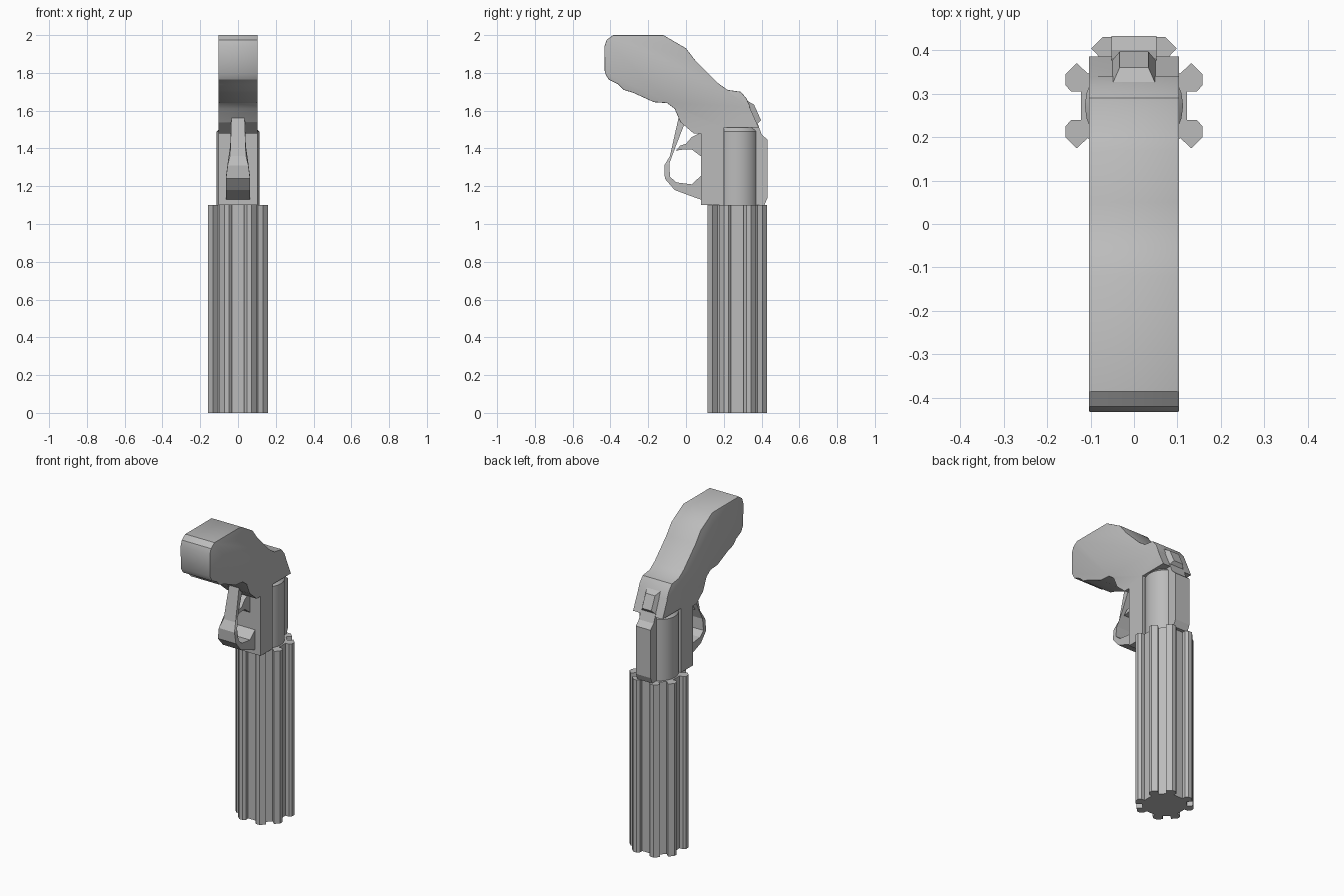
import bpy, bmesh, math
from mathutils import Vector

cube = bpy.data.objects.get("Cube")
if cube:
    bpy.data.objects.remove(cube, do_unlink=True)

GREY = (0.5, 0.5, 0.5, 1.0)
metal = bpy.data.materials.new("plain_grey")
metal.use_nodes = True
metal.diffuse_color = GREY
metal.node_tree.nodes["Principled BSDF"].inputs["Base Color"].default_value = GREY


def finish(name, bm, smooth=25):
    bmesh.ops.recalc_face_normals(bm, faces=bm.faces)
    mesh = bpy.data.meshes.new(name)
    bm.to_mesh(mesh)
    bm.free()
    mesh.materials.append(metal)
    obj = bpy.data.objects.new(name, mesh)
    bpy.context.collection.objects.link(obj)
    if smooth:
        bpy.ops.object.select_all(action="DESELECT")
        obj.select_set(True)
        bpy.context.view_layer.objects.active = obj
        bpy.ops.object.shade_smooth_by_angle(angle=math.radians(smooth))
    return obj


def prism(points, offset):
    """Extrude a closed 3D outline by an offset; returns the bmesh."""
    bm = bmesh.new()
    face = bm.faces.new([bm.verts.new(p) for p in points])
    new = bmesh.ops.extrude_face_region(bm, geom=[face], use_keep_orig=True)["geom"]
    bmesh.ops.translate(bm, vec=offset, verts=[v for v in new if isinstance(v, bmesh.types.BMVert)])
    return bm


def side_plate(name, profile, half, round_edges=0, low=0.0, smooth=0):
    """Side profile (y, z) given a width, with optional rounded rims above a height."""
    bm = prism([(-half, y, z) for y, z in profile], (2 * half, 0, 0))
    if round_edges:
        rims = [e for e in bm.edges
                if abs(e.verts[0].co.x - e.verts[1].co.x) < 0.001
                and min(v.co.z for v in e.verts) > low]
        bmesh.ops.bevel(bm, geom=rims, offset=round_edges, segments=2, profile=0.5,
                        affect="EDGES", clamp_overlap=True)
    return finish(name, bm, smooth)


AXIS_Y = 0.272

# Fluted barrel cluster: one eighth mirrored, then turned four times
eighth = [(0.122, 0.033), (0.145, 0.033), (0.158, 0.048),
          (0.158, 0.072), (0.132, 0.098), (0.106, 0.074)]
quarter = eighth + [(y, x) for x, y in reversed(eighth)]
section = []
for k in range(4):
    c, s = [(1, 0), (0, 1), (-1, 0), (0, -1)][k]
    section += [(c * x - s * y, AXIS_Y + s * x + c * y, 0) for x, y in quarter]
finish("barrel_cluster", prism(section, (0, 0, 1.1)), 0)

# Cylinder drum with a chamfered top
bm = bmesh.new()
bmesh.ops.create_cone(bm, cap_ends=True, segments=24, radius1=0.113, radius2=0.113, depth=0.41)
bmesh.ops.translate(bm, vec=(0, AXIS_Y, 1.305), verts=bm.verts)
top = [e for e in bm.edges if all(v.co.z > 1.5 for v in e.verts)]
bmesh.ops.bevel(bm, geom=top, offset=0.02, segments=1, affect="EDGES")
finish("drum", bm, 30)

# Grip and upper frame
grip = [(-0.432, 1.94), (-0.42, 1.975), (-0.385, 2.0), (-0.12, 2.0), (0.0, 1.93),
        (0.05, 1.865), (0.17, 1.745), (0.22, 1.71), (0.29, 1.70), (0.32, 1.665),
        (0.34, 1.62), (0.385, 1.51), (0.2, 1.51), (0.08, 1.48), (0.04, 1.48),
        (-0.03, 1.54), (-0.06, 1.61), (-0.1, 1.64), (-0.17, 1.645), (-0.28, 1.695),
        (-0.33, 1.71), (-0.36, 1.74), (-0.41, 1.765), (-0.43, 1.8)]
side_plate("grip", grip, 0.104, 0.028, 1.515, 30)

# Front frame plate ahead of the drum
side_plate("frame_plate", [(0.08, 1.1), (0.2, 1.1), (0.2, 1.52), (0.08, 1.5)], 0.104)

# Strap behind the drum
side_plate("back_strap", [(0.36, 1.1), (0.415, 1.1), (0.432, 1.14), (0.432, 1.445),
                          (0.40, 1.475), (0.38, 1.53), (0.34, 1.53)], 0.052)

# Hammer block on the back of the frame, narrowed toward its outer face
bm = prism([(-0.055, y, z) for y, z in
            [(0.31, 1.66), (0.36, 1.632), (0.397, 1.55), (0.37, 1.52)]], (0.11, 0, 0))
for v in bm.verts:
    if v.co.y + 0.4 * v.co.z > 1.0 and v.co.z > 1.54 and v.co.y > 0.35:
        v.co.x *= 0.6
finish("hammer", bm, 0)

# Trigger guard: outer and inner path points with a half width at each station
guard = [((-0.04, 1.56), (0.0, 1.55), 0.035), ((-0.085, 1.36), (-0.055, 1.41), 0.042),
         ((-0.115, 1.31), (-0.088, 1.32), 0.055), ((-0.112, 1.24), (-0.085, 1.25), 0.064),
         ((-0.06, 1.18), (-0.05, 1.22), 0.064), ((0.02, 1.15), (0.03, 1.21), 0.064),
         ((0.09, 1.125), (0.09, 1.265), 0.064)]
bm = bmesh.new()
rings = [[bm.verts.new((sx * w, p[0], p[1])) for sx, p in ((-1, a), (1, a), (1, b), (-1, b))]
         for a, b, w in guard]
for r0, r1 in zip(rings, rings[1:]):
    for i in range(4):
        j = (i + 1) % 4
        bm.faces.new((r0[i], r0[j], r1[j], r1[i]))
bm.faces.new(rings[0])
bm.faces.new(rings[-1])
finish("trigger_guard", bm, 0)

# Trigger
side_plate("trigger", [(0.09, 1.49), (0.03, 1.46), (0.0, 1.425), (-0.03, 1.415), (-0.055, 1.388),
                       (-0.01, 1.395), (0.03, 1.395), (0.09, 1.35)], 0.028)
